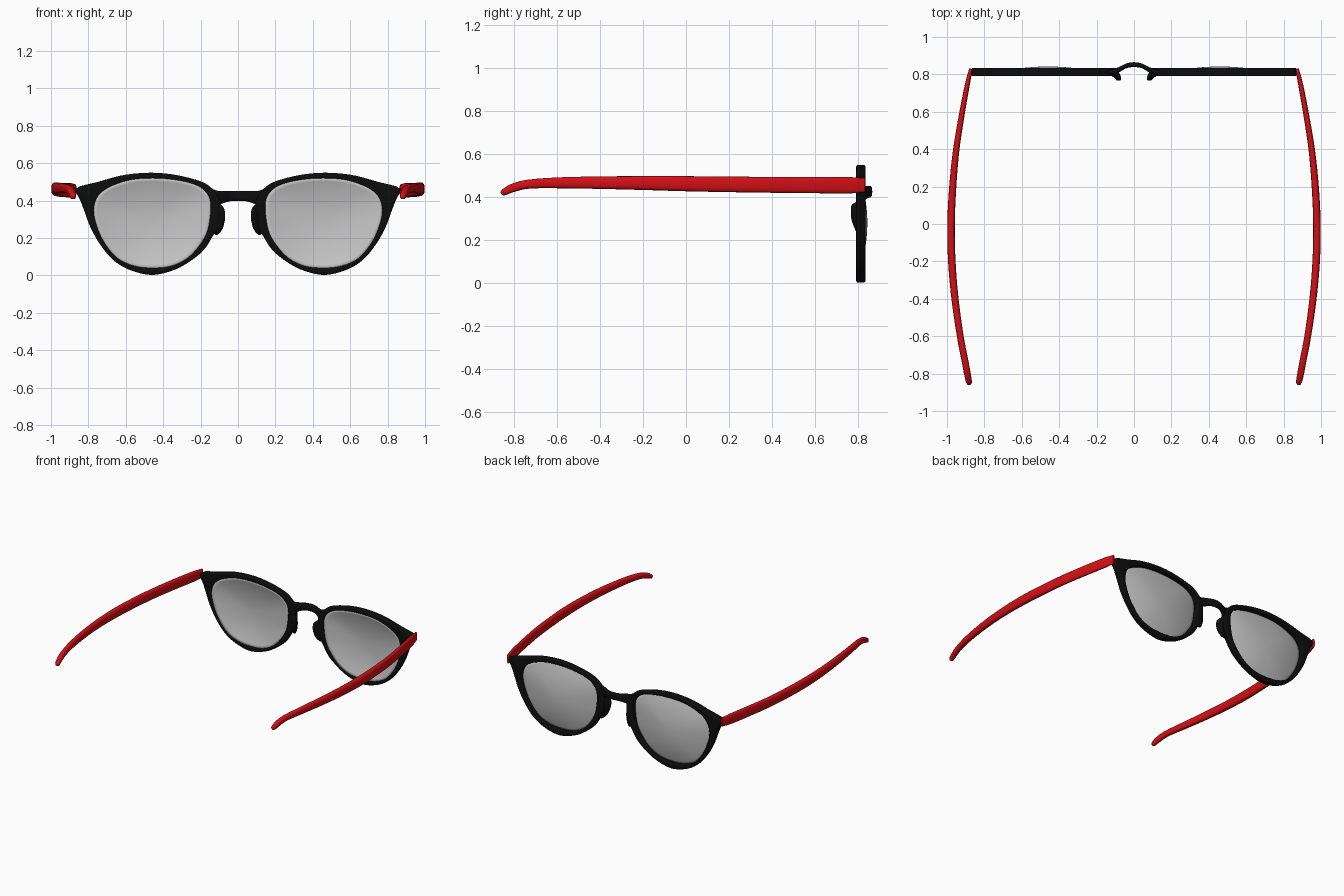
import bpy, bmesh, math
from mathutils import Vector

cube = bpy.data.objects.get("Cube")
if cube:
    bpy.data.objects.remove(cube)


def material(name, rgb, rough):
    m = bpy.data.materials.new(name)
    m.use_nodes = True
    m.diffuse_color = (*rgb, 1)
    node = m.node_tree.nodes["Principled BSDF"]
    node.inputs["Base Color"].default_value = (*rgb, 1)
    node.inputs["Roughness"].default_value = rough
    return m


BLACK = material("black plastic", (0.004, 0.004, 0.004), 0.5)
RED = material("red plastic", (0.65, 0.005, 0.008), 0.5)
GREY = material("grey lens", (0.55, 0.55, 0.55), 0.3)


def loft(name, rings, mat, side=1, loop=False, caps=(True, True), angle=40):
    """Skin a list of closed rings; side=-1 mirrors across x."""
    bm = bmesh.new()
    vs = [[bm.verts.new((p[0] * side, p[1], p[2])) for p in r] for r in rings]
    n = len(vs[0])
    for i in range(len(vs) if loop else len(vs) - 1):
        a, b = vs[i], vs[(i + 1) % len(vs)]
        for j in range(n):
            k = (j + 1) % n
            bm.faces.new((a[j], a[k], b[k], b[j]))
    if not loop:
        if caps[0]:
            bm.faces.new(vs[0])
        if caps[1]:
            bm.faces.new(vs[-1])
    bmesh.ops.recalc_face_normals(bm, faces=bm.faces)
    me = bpy.data.meshes.new(name)
    bm.to_mesh(me)
    bm.free()
    me.materials.append(mat)
    ob = bpy.data.objects.new(name, me)
    bpy.context.collection.objects.link(ob)
    bpy.ops.object.select_all(action='DESELECT')
    ob.select_set(True)
    bpy.context.view_layer.objects.active = ob
    bpy.ops.object.shade_smooth_by_angle(angle=math.radians(angle))
    return ob


def spline(pts, steps, closed=False):
    """Catmull-Rom curve through points of any dimension."""
    n, out = len(pts), []
    get = (lambda i: pts[i % n]) if closed else (lambda i: pts[max(0, min(n - 1, i))])
    for i in range(n if closed else n - 1):
        for s in range(steps):
            t = s / steps
            out.append([0.5 * (2 * b + (c - a) * t + (2 * a - 5 * b + 4 * c - d) * t * t
                               + (3 * b - a - 3 * c + d) * t ** 3)
                        for a, b, c, d in zip(get(i - 1), get(i), get(i + 1), get(i + 2))])
    if not closed:
        out.append(list(pts[-1]))
    return out


def oval(center, u, v, n=16, power=0.75):
    """Rounded ring spanned by the half-axis vectors u and v."""
    ring = []
    for k in range(n):
        c, s = math.cos(k * math.tau / n), math.sin(k * math.tau / n)
        ring.append(Vector(center) + u * math.copysign(abs(c) ** power, c)
                    + v * math.copysign(abs(s) ** power, s))
    return ring


# Rim outlines in x, z
OUTER = [(.10, .41), (.15, .475), (.22, .51), (.35, .54), (.48, .549), (.62, .535), (.75, .50),
         (.85, .475), (.87, .455), (.845, .405), (.82, .34), (.79, .26), (.74, .17), (.67, .085),
         (.58, .03), (.46, .003), (.34, .03), (.25, .08), (.18, .14), (.135, .21), (.10, .27),
         (.092, .33)]
INNER = [(.147, .37), (.165, .435), (.22, .48), (.325, .508), (.455, .518), (.58, .508),
         (.69, .47), (.75, .42), (.77, .35), (.755, .27), (.715, .18), (.645, .095), (.555, .053),
         (.455, .042), (.355, .053), (.27, .095), (.205, .165), (.163, .245)]
CX, CZ, STEPS = 0.46, 0.28, 120


def by_angle(pts):
    """Resample a closed outline at even angles about the lens centre."""
    polar = sorted((math.atan2(z - CZ, x - CX) % math.tau, math.hypot(x - CX, z - CZ))
                   for x, z in spline(pts, 12, True))
    polar = ([(polar[-1][0] - math.tau, polar[-1][1])] + polar
             + [(polar[0][0] + math.tau, polar[0][1])])
    out = []
    for i in range(STEPS):
        a = i * math.tau / STEPS
        for (a0, r0), (a1, r1) in zip(polar, polar[1:]):
            if a0 <= a <= a1:
                r = r0 + (r1 - r0) * (a - a0) / max(a1 - a0, 1e-6)
                out.append((CX + r * math.cos(a), CZ + r * math.sin(a)))
                break
    return out


outer, inner = by_angle(OUTER), by_angle(INNER)
Y_MID, Y_HALF, ROUND = 0.812, 0.022, 0.009


def rim_section(i, o):
    """Rounded rectangle running from the inner to the outer outline."""
    i, o = Vector((i[0], 0, i[1])), Vector((o[0], 0, o[1]))
    d = (o - i).normalized()
    ring = []
    for base, sign, q in ((o, 1, 0), (o, 1, 1), (i, -1, 2), (i, -1, 3)):
        ysign = 1 if q in (0, 3) else -1
        for k in (range(4) if q in (1, 3) else range(3, -1, -1)):
            a = k * math.pi / 6
            if q in (0, 1):
                a = math.pi / 2 - a
            out, up = (math.sin(a), math.cos(a))
            p = base + d * sign * ROUND * (out - 1)
            p.y = Y_MID + ysign * (Y_HALF - ROUND + ROUND * up)
            ring.append(p)
    # order the points around the section
    mid = (i + o) / 2
    mid.y = Y_MID
    half = (o - i).length / 2
    ring.sort(key=lambda p: math.atan2((p.y - Y_MID) / Y_HALF, (p - mid).dot(d) / half))
    return ring


# Arm stations: x, y, z, half width, half height
ARM = [(.872, .83, .455, .009, .033), (.89, .75, .455, .013, .038), (.918, .6, .456, .015, .038),
       (.95, .4, .457, .017, .037), (.969, .2, .459, .019, .036), (.978, 0, .462, .020, .035),
       (.974, -.2, .465, .020, .032), (.957, -.4, .467, .019, .029), (.929, -.6, .466, .018, .025),
       (.904, -.73, .460, .018, .021), (.891, -.80, .444, .018, .020),
       (.882, -.845, .423, .016, .016)]
path = spline(ARM, 5)

for side, label in ((1, "left"), (-1, "right")):
    loft(label + "_rim", [rim_section(i, o) for i, o in zip(inner, outer)],
         BLACK, side, loop=True, angle=50)

    # Shallow domed lens
    rings = []
    for k in range(14):
        s = 1.02 - k * 0.077
        rings.append([(CX + (x - CX) * s, 0.80 + 0.042 * (1 - s * s), CZ + (z - CZ) * s)
                      for x, z in inner])
    lens = loft(label + "_lens", rings, GREY, side, caps=(False, True))
    thick = lens.modifiers.new("thickness", 'SOLIDIFY')
    thick.thickness = 0.005

    # Nose pad leaning back and inward from the rim
    pads = spline([(.115, .822, .30, .028, .085), (.105, .80, .305, .030, .080),
                   (.09, .785, .312, .020, .062), (.083, .772, .325, .014, .042),
                   (.082, .766, .33, .006, .024)], 4)
    loft(label + "_nose_pad", [oval(p[:3], Vector((p[3], 0, 0)), Vector((0, 0, p[4])), power=1)
                               for p in pads], BLACK, side, angle=60)

    # Swept arm with a rounded, drooping tip
    rings = []
    for i, p in enumerate(path):
        a, b = path[max(i - 1, 0)], path[min(i + 1, len(path) - 1)]
        tangent = (Vector(b[:3]) - Vector(a[:3])).normalized()
        across = tangent.cross(Vector((0, 0, 1))).normalized()
        up = across.cross(tangent)
        rings.append(oval(p[:3], across * p[3], up * p[4]))
    tip = Vector(path[-1][:3])
    for f, g in ((0.010, 0.75), (0.015, 0.35)):
        rings.append(oval(tip + tangent * f, across * p[3] * g, up * p[4] * g))
    loft(label + "_arm", rings, RED, side, angle=60)

# Bowed bridge: x, y, z, half depth, half height
half = [(0, .852, .425, .013, .027), (.04, .846, .424, .013, .027), (.075, .828, .420, .014, .032),
        (.11, .813, .415, .016, .038), (.15, .812, .422, .017, .045)]
stations = [(-p[0], *p[1:]) for p in half[:0:-1]] + half
loft("bridge", [oval(p[:3], Vector((0, p[3], 0)), Vector((0, 0, p[4])))
                for p in spline(stations, 5)], BLACK, angle=60)
